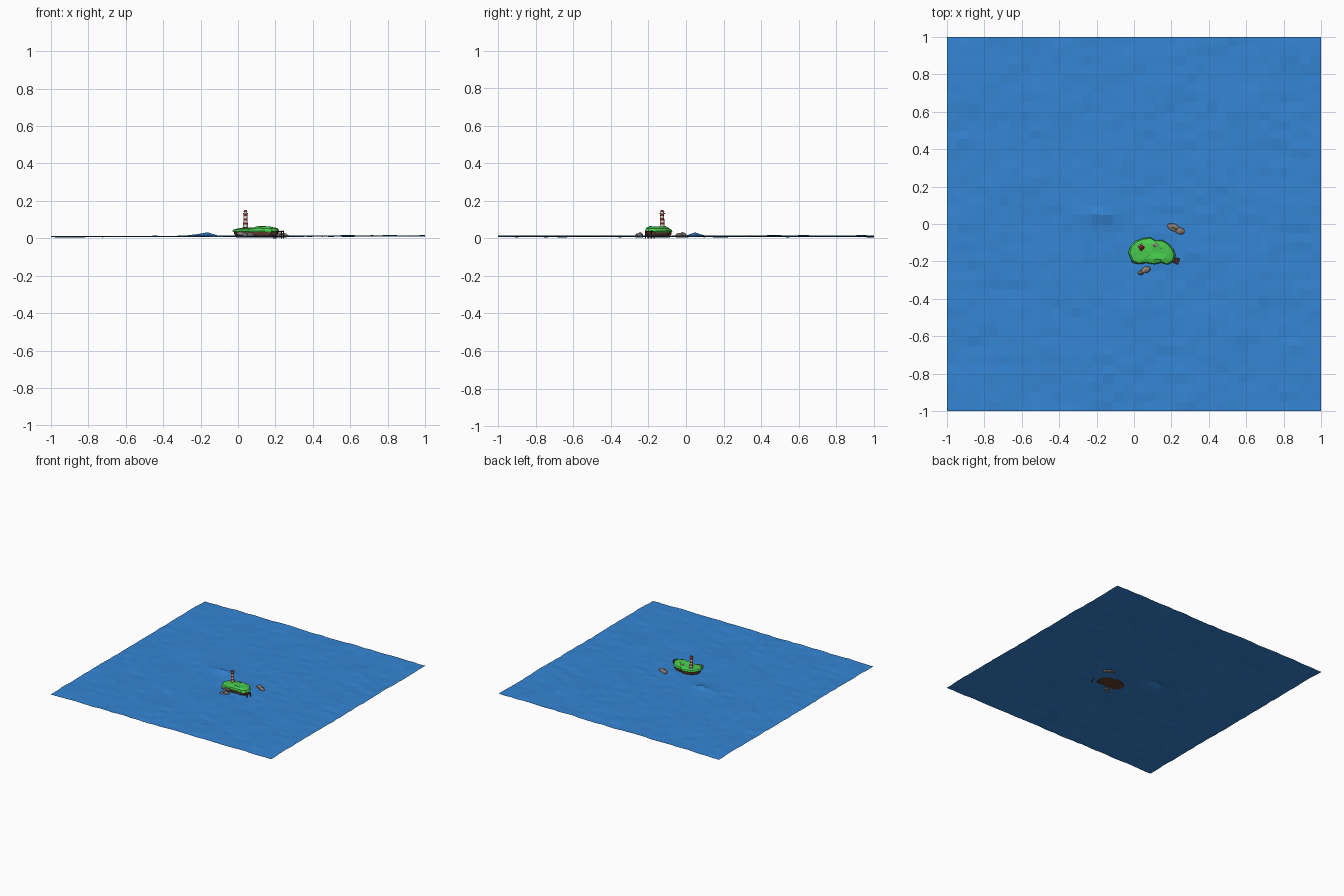
import bpy, bmesh, math, random
from mathutils import Vector, Matrix

if "Cube" in bpy.data.objects:
    bpy.data.objects.remove(bpy.data.objects["Cube"])

random.seed(4)


def mat(name, rgb):
    m = bpy.data.materials.new(name)
    m.diffuse_color = (*rgb, 1)
    m.use_nodes = True
    m.node_tree.nodes["Principled BSDF"].inputs["Base Color"].default_value = m.diffuse_color
    return m


SEA = mat("sea blue", (0.035, 0.235, 0.66))
GRASS = mat("grass green", (0.065, 0.6, 0.075))
EARTH = mat("earth brown", (0.13, 0.045, 0.025))
STONE = mat("stone grey", (0.27, 0.22, 0.19))
WOOD = mat("dark wood", (0.09, 0.022, 0.015))
RED = mat("stripe red", (0.2, 0.025, 0.025))
WHITE = mat("stripe white", (0.72, 0.66, 0.6))


def finish(bm, name, *mats):
    me = bpy.data.meshes.new(name)
    bm.to_mesh(me)
    bm.free()
    for m in mats:
        me.materials.append(m)
    ob = bpy.data.objects.new(name, me)
    bpy.context.collection.objects.link(ob)
    return ob


def rock(name, loc, size, turn=0.0):
    bm = bmesh.new()
    bmesh.ops.create_icosphere(bm, subdivisions=2, radius=1)
    rot = Matrix.Rotation(turn, 3, 'Z')
    for v in bm.verts:
        p = v.co * random.uniform(0.85, 1.1)
        v.co = rot @ Vector([a * b for a, b in zip(p, size)]) + Vector(loc)
        v.co.z = max(v.co.z, 0.004)
    return finish(bm, name, STONE)


def box(bm, loc, size, turn=0.0):
    bmesh.ops.create_cube(bm, size=1, matrix=Matrix.Translation(loc)
                          @ Matrix.Rotation(turn, 4, 'Z') @ Matrix.Diagonal((*size, 1)))


# choppy sea sheet with one taller wave
bm = bmesh.new()
bmesh.ops.create_grid(bm, x_segments=36, y_segments=40, size=1)
for v in bm.verts:
    x, y = v.co.xy
    z = 0.011 + 0.002 * math.sin(9 * x + 4 * y) * math.sin(3 * x - 11 * y)
    z += random.uniform(-0.0028, 0.0028) + 0.002 * x
    d = ((x + 0.17) / 0.05) ** 2 + ((y - 0.05) / 0.04) ** 2
    v.co.z = z + 0.022 * math.exp(-d)
    if abs(x) < 0.99:
        v.co.x += random.uniform(-0.006, 0.006)
    if abs(y) < 0.99:
        v.co.y += random.uniform(-0.006, 0.006)
finish(bm, "sea", SEA)

# island: outline lofted through earth cliffs and a grass cap
outline = [(-0.03, -0.155), (-0.02, -0.12), (0.01, -0.09), (0.05, -0.075), (0.09, -0.072),
           (0.115, -0.088), (0.15, -0.085), (0.185, -0.105), (0.21, -0.135), (0.222, -0.165),
           (0.212, -0.2), (0.18, -0.218), (0.145, -0.208), (0.11, -0.216), (0.06, -0.208),
           (0.02, -0.213), (-0.012, -0.2)][::-1]
cx, cy = 0.095, -0.15


def loft(name, levels, m, wobble, top):
    bm = bmesh.new()
    rings = []
    for z, s, lift in levels:
        rings.append([bm.verts.new((cx + (x - cx) * s, cy + (y - cy) * s,
                                    max(0.001, z + random.uniform(-wobble, wobble)
                                        + lift * (x > 0.1))))
                      for x, y in outline])
    n = len(outline)
    for a, b in zip(rings, rings[1:]):
        for i in range(n):
            j = (i + 1) % n
            bm.faces.new((a[i], a[j], b[j], b[i]))
    c = bm.verts.new((cx, cy, top))
    for i in range(n):
        bm.faces.new((rings[-1][i], rings[-1][(i + 1) % n], c))
    bm.faces.new(rings[0][::-1])
    return finish(bm, name, m)


loft("island_cliffs", [(0.006, 0.84, 0), (0.022, 0.93, 0), (0.038, 0.95, 0)], EARTH, 0.003, 0.038)
loft("island_grass", [(0.033, 0.94, 0), (0.038, 1.0, 0), (0.048, 0.93, 0.006), (0.055, 0.62, 0.009)],
     GRASS, 0.002, 0.059)

# rocks in the sea and on the island
rock("sea_rock_back", (0.212, -0.018, 0.014), (0.034, 0.022, 0.018), -0.4)
rock("sea_rock_back_small", (0.243, -0.036, 0.014), (0.027, 0.02, 0.014), -0.3)
rock("sea_rock_front", (0.063, -0.246, 0.014), (0.028, 0.017, 0.02), 0.3)
rock("sea_rock_front_small", (0.037, -0.26, 0.012), (0.015, 0.012, 0.014), 0.3)
rock("shore_rock", (0.03, -0.203, 0.025), (0.04, 0.012, 0.014), 0)
rock("lighthouse_rock", (0.04, -0.125, 0.052), (0.021, 0.02, 0.01), 0.2)
rock("grass_rock", (0.117, -0.114, 0.058), (0.019, 0.013, 0.009), 0.3)
rock("grass_pebble", (0.143, -0.132, 0.058), (0.009, 0.007, 0.006), 0)

# striped lighthouse tower with gallery, lamp room and roof
lx, ly = 0.04, -0.127


def drum(name, z0, z1, r0, r1, m):
    bm = bmesh.new()
    bmesh.ops.create_cone(bm, cap_ends=True, segments=12, radius1=r0, radius2=r1, depth=z1 - z0,
                          matrix=Matrix.Translation((lx, ly, (z0 + z1) / 2)))
    return finish(bm, name, m)


base, top, bands = 0.05, 0.13, 7
step = (top - base) / bands
for i in range(bands):
    r0, r1 = (0.0135 - 0.0035 * k / bands for k in (i, i + 1))
    drum("tower_band_%d" % (i + 1), base + i * step, base + (i + 1) * step, r0, r1,
         (RED, WHITE)[i % 2])
drum("gallery", 0.13, 0.134, 0.0145, 0.0145, STONE)
drum("lamp_room", 0.134, 0.144, 0.009, 0.009, WHITE)
drum("roof", 0.143, 0.152, 0.014, 0.003, RED)

# wooden landing stage on posts
bm = bmesh.new()
turn = -0.35
rot = Matrix.Rotation(turn, 3, 'Z')
centre = Vector((0.217, -0.193, 0))
for k in range(-2, 3):
    box(bm, centre + rot @ Vector((k * 0.0105, 0, 0.036)), (0.0095, 0.034, 0.005), turn)
for sx in (-1, 1):
    for sy in (-1, 1):
        box(bm, centre + rot @ Vector((sx * 0.022, sy * 0.016, 0.0215)), (0.005, 0.005, 0.043), turn)
finish(bm, "landing_stage", WOOD)
